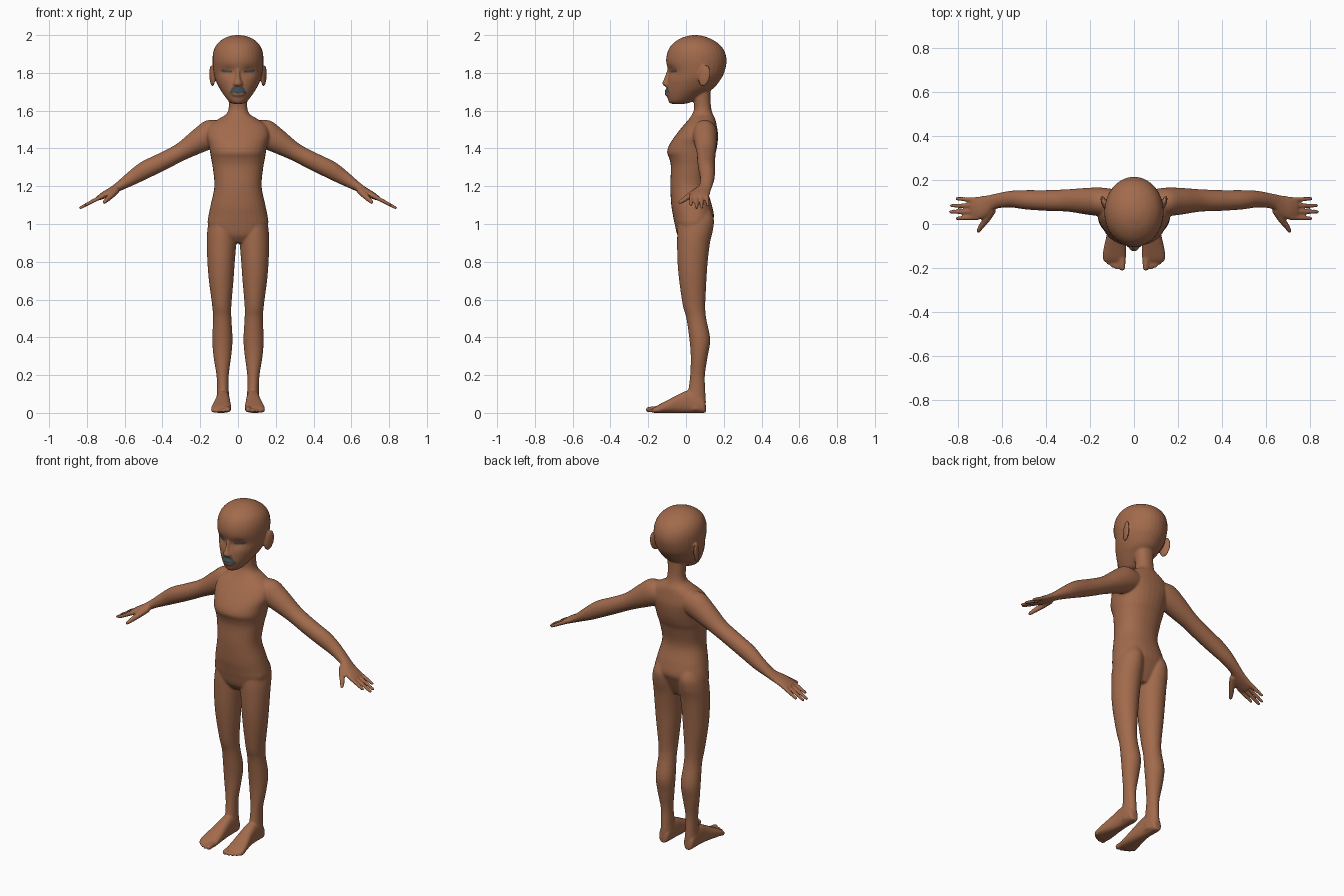
import bpy, bmesh, math
from mathutils import Vector, Matrix


def material(name, rgb):
    m = bpy.data.materials.new(name)
    m.diffuse_color = (*rgb, 1)
    return m


def smooth_rows(rows, sub):
    """Catmull-Rom interpolation between rows of numbers."""
    out = []
    for i in range(len(rows) - 1):
        a, b, c, d = (rows[max(i - 1, 0)], rows[i], rows[i + 1], rows[min(i + 2, len(rows) - 1)])
        for k in range(sub):
            t = k / sub
            out.append([0.5 * (2 * q + (r - p) * t + (2 * p - 5 * q + 4 * r - s) * t * t
                               + (3 * q - p - 3 * r + s) * t ** 3) for p, q, r, s in zip(a, b, c, d)])
    return out + [list(rows[-1])]


def skin_rings(bm, rings, side=1):
    loops = [[bm.verts.new((p.x * side, p.y, p.z)) for p in ring] for ring in rings]
    n = len(loops[0])
    faces = [bm.faces.new((a[i], a[(i + 1) % n], b[(i + 1) % n], b[i]))
             for a, b in zip(loops, loops[1:]) for i in range(n)]
    faces += [bm.faces.new(loops[0]), bm.faces.new(loops[-1])]
    bmesh.ops.recalc_face_normals(bm, faces=faces)


def ring(c, u, v, power=1.0, n=32):
    def f(t):
        return math.copysign(abs(t) ** power, t)
    return [c + u * f(math.cos(2 * math.pi * i / n)) + v * f(math.sin(2 * math.pi * i / n)) for i in range(n)]


def column(bm, rows, side=1, power=0.9, sub=5):
    """Upright loft, rows = z, x min, x max, y front, y back."""
    skin_rings(bm, [ring(Vector(((a + b) / 2, (c + d) / 2, z)), Vector(((b - a) / 2, 0, 0)),
                         Vector((0, (d - c) / 2, 0)), power) for z, a, b, c, d in smooth_rows(rows, sub)], side)


def centred(bm, rows, power=0.9):
    """Upright loft centred on x = 0, rows = z, half width, y front, y back."""
    column(bm, [(z, -w, w, a, b) for z, w, a, b in rows], 1, power)


def digit(bm, points, r0, r1, side):
    """Tapered finger or toe with rounded ends."""
    pts = [Vector(p) for p in smooth_rows(points, 5)]
    d0, d1 = (pts[1] - pts[0]).normalized(), (pts[-1] - pts[-2]).normalized()
    path = [(p, r0 + (r1 - r0) * i / (len(pts) - 1)) for i, p in enumerate(pts)]
    path = [(pts[0] - d0 * r0 * .9, r0 * .4)] + path
    path += [(pts[-1] + d1 * r1 * .6, r1 * .8), (pts[-1] + d1 * r1 * .95, r1 * .35)]
    axis = (pts[-1] - pts[0]).normalized()
    u = axis.orthogonal().normalized()
    v = axis.cross(u)
    skin_rings(bm, [ring(p, u * r, v * r, 1, 12) for p, r in path], side)


bm = bmesh.new()

# Torso and neck
centred(bm, [(.90, .10, -.015, .09), (.94, .14, -.045, .11), (1.0, .160, -.060, .135), (1.04, .157, -.068, .148),
             (1.1, .145, -.078, .137), (1.2, .125, -.083, .112), (1.3, .134, -.080, .13), (1.345, .142, -.088, .147),
             (1.38, .148, -.100, .158), (1.42, .155, -.088, .166), (1.47, .168, -.055, .170),
             (1.52, .155, -.015, .163), (1.555, .105, .015, .155), (1.58, .064, .032, .143),
             (1.61, .050, .043, .134), (1.66, .050, .040, .130), (1.75, .055, .03, .13)])

# Head
centred(bm, [(1.636, .022, -.075, -.01), (1.642, .040, -.088, .02), (1.66, .058, -.096, .05), (1.69, .080, -.101, .10),
             (1.72, .099, -.102, .148), (1.76, .118, -.098, .180), (1.80, .129, -.092, .202), (1.86, .135, -.105, .215),
             (1.91, .131, -.098, .206), (1.95, .113, -.075, .178), (1.98, .079, -.034, .132),
             (1.995, .042, .008, .09), (2.0, .012, .035, .06)], 1.0)
# Sink the eye sockets
for v in bm.verts:
    if v.co.y < 0 and v.co.z > 1.7:
        d = ((abs(v.co.x) - .058) / .032) ** 2 + ((v.co.z - 1.81) / .022) ** 2
        v.co.y += .012 * math.exp(-d)

# Nose and lips
centred(bm, [(1.724, .014, -.100, -.06), (1.732, .027, -.117, -.06), (1.745, .025, -.126, -.06),
             (1.775, .014, -.114, -.06), (1.83, .010, -.095, -.06)], 1.0)
centred(bm, [(1.672, .022, -.098, -.06), (1.684, .036, -.112, -.06), (1.692, .042, -.106, -.06),
             (1.70, .038, -.115, -.06), (1.716, .016, -.105, -.06)], 1.0)

for side in (1, -1):
    # Ear
    turn = Matrix.Rotation(-.3 * side, 4, 'Z') @ Matrix.Rotation(-.2, 4, 'X')
    place = Matrix.Translation((.137 * side, .097, 1.785)) @ turn
    bmesh.ops.create_uvsphere(bm, u_segments=16, v_segments=12, radius=1,
                              matrix=place @ Matrix.Diagonal((.012, .033, .058, 1)))

    # Leg
    column(bm, [(.015, .045, .115, .01, .095), (.05, .045, .115, .0, .105), (.12, .049, .111, .012, .102),
                (.2, .049, .114, .022, .100), (.3, .036, .130, .025, .115), (.39, .029, .136, .018, .128),
                (.5, .035, .132, .002, .107), (.57, .035, .137, -.017, .102), (.7, .024, .154, -.036, .108),
                (.8, .017, .162, -.045, .115), (.9, .009, .165, -.047, .127), (.97, .008, .162, -.045, .143),
                (1.03, .012, .150, -.035, .147), (1.09, .03, .12, 0, .12)], side, 1.0)

    # Foot, lofted from heel to toes: y, x min, x max, height
    foot = [(.105, .068, .096, .04), (.095, .053, .110, .075), (.06, .046, .115, .11), (.01, .044, .116, .118),
            (-.04, .041, .122, .098), (-.1, .037, .136, .066), (-.15, .036, .143, .040), (-.172, .042, .135, .026)]
    skin_rings(bm, [ring(Vector(((a + b) / 2, y, h / 2)), Vector(((b - a) / 2, 0, 0)), Vector((0, 0, h / 2)), .8)
                    for y, a, b, h in smooth_rows(foot, 4)], side)

    # Toes
    for x, y, r in ((.054, -.198, .016), (.078, -.198, .0105), (.098, -.190, .010),
                    (.116, -.178, .0095), (.133, -.160, .009)):
        digit(bm, [(x, -.13, r + .008), (x, y, r + .001)], r, r * .95, side)

    # Arm and palm, lofted along the arm: x, y, z, half depth, half thickness
    arm = [(.06, .10, 1.495, .05, .06), (.13, .10, 1.482, .064, .076), (.20, .103, 1.444, .062, .066),
           (.30, .107, 1.383, .051, .048), (.40, .107, 1.331, .047, .047), (.49, .110, 1.287, .044, .047),
           (.56, .113, 1.244, .038, .038), (.63, .103, 1.199, .035, .025), (.67, .082, 1.174, .048, .021),
           (.71, .072, 1.153, .053, .018), (.74, .070, 1.136, .050, .013)]
    skin_rings(bm, [ring(Vector((x, y, z)), Vector((0, a, 0)), Vector((.506, 0, .863)) * b)
                    for x, y, z, a, b in smooth_rows(arm, 5)], side)

    # Fingers and thumb
    for y0, y1, x in ((.029, .025, .805), (.057, .055, .834), (.084, .084, .830), (.110, .115, .805)):
        digit(bm, [(.71, y0, 1.152), (.765, (y0 + y1) / 2, 1.123), (x, y1, 1.144 - (x - .73) * .56)], .0125, .0085, side)
    digit(bm, [(.645, .065, 1.178), (.672, .020, 1.150), (.693, -.008, 1.130), (.708, -.032, 1.115)], .020, .010, side)

mesh = bpy.data.meshes.new("body")
bm.to_mesh(mesh)
bm.free()
body = bpy.data.objects.new("body", mesh)
bpy.context.collection.objects.link(body)

# Blend all the parts into one continuous skin
fuse = body.modifiers.new("fuse", 'REMESH')
fuse.mode = 'VOXEL'
fuse.voxel_size = .0055
relax = body.modifiers.new("relax", 'SMOOTH')
relax.factor = .5
relax.iterations = 5
fused = bpy.data.meshes.new_from_object(body.evaluated_get(bpy.context.evaluated_depsgraph_get()))
body.modifiers.clear()
body.data = fused
fused.materials.clear()
fused.materials.append(material("brown skin", (.36, .145, .072)))
fused.materials.append(material("dark teal", (.045, .075, .085)))

# Dark eye slits and upper lip
for f in fused.polygons:
    f.use_smooth = True
    c = f.center
    x = abs(c.x)
    eye = .032 < x < .09 and abs(c.z - 1.808 - (x - .06) * .1) < .006
    lip = 1.694 < c.z < 1.724 and x < .048 - (c.z - 1.694) * .7
    f.material_index = 1 if c.y < -.03 and (eye or lip) else 0
